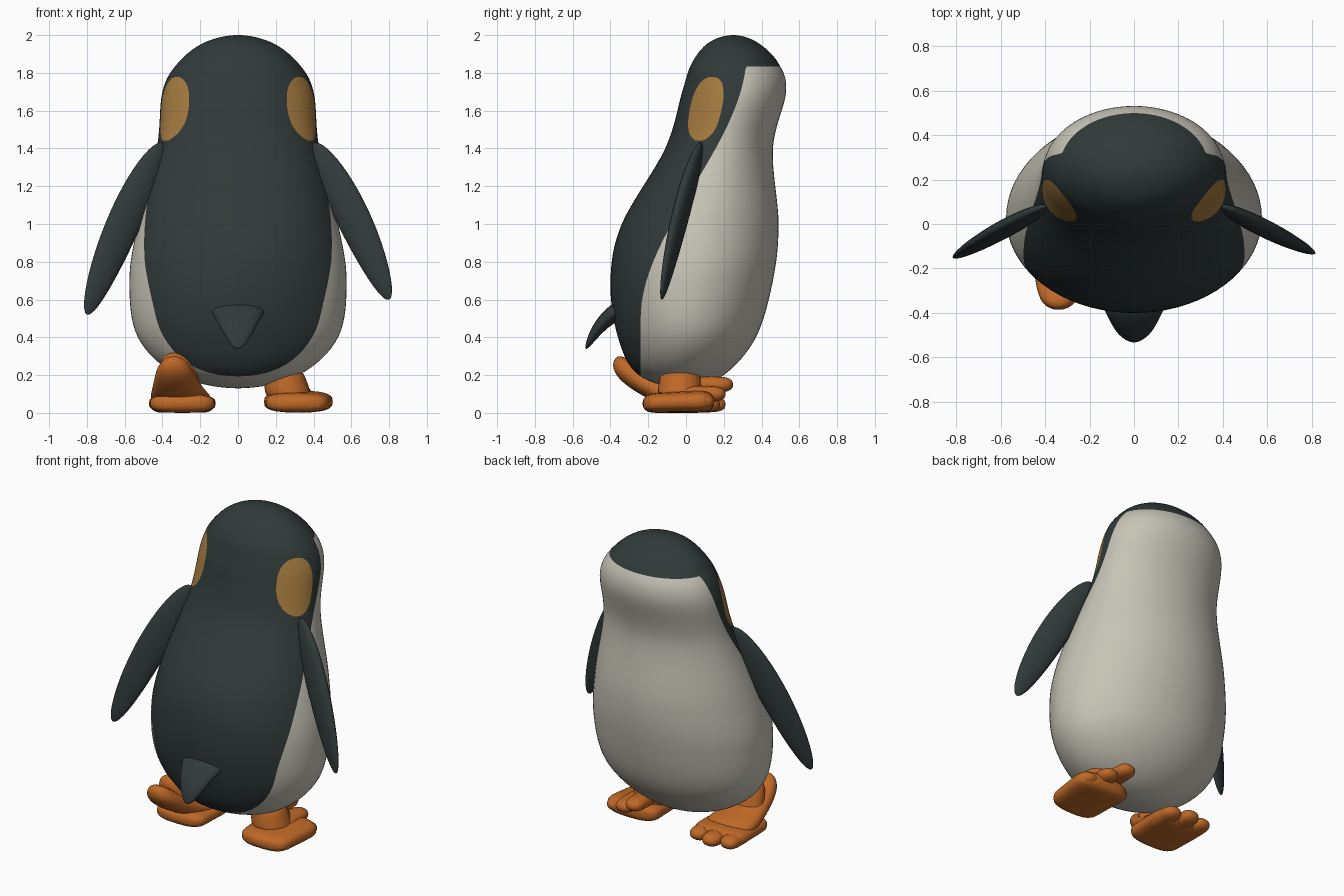
import bpy, bmesh, math
from mathutils import Vector

cube = bpy.data.objects.get("Cube")
if cube:
    bpy.data.objects.remove(cube)


def material(name, red, green, blue):
    mat = bpy.data.materials.new(name)
    mat.use_nodes = True
    colour = (red, green, blue, 1)
    mat.diffuse_color = colour
    mat.node_tree.nodes["Principled BSDF"].inputs["Base Color"].default_value = colour
    return mat


dark = material("dark slate", .03, .042, .042)
white = material("warm white", .57, .55, .47)
ochre = material("ochre", .38, .2, .05)
orange = material("orange", .52, .14, .02)

ACROSS = Vector((1, 0, 0))
FORWARD = Vector((0, 1, 0))
UP = Vector((0, 0, 1))


def loft(name, rows, u, v, materials, sides=24, power=1, paint=None):
    """Skin rows of (centre, half width along u, half depth along v)."""
    def bend(value):
        return math.copysign(abs(value) ** power, value)

    bm = bmesh.new()
    rings = []
    for centre, width, depth in rows:
        ring = []
        for k in range(sides):
            angle = math.tau * k / sides
            offset = u * width * bend(math.cos(angle)) + v * depth * bend(math.sin(angle))
            ring.append(bm.verts.new(centre + offset))
        rings.append(ring)
    for lower, upper in zip(rings, rings[1:]):
        for k in range(sides):
            bm.faces.new((lower[k - 1], lower[k], upper[k], upper[k - 1]))
    bmesh.ops.remove_doubles(bm, verts=bm.verts[:], dist=.0002)
    bmesh.ops.recalc_face_normals(bm, faces=bm.faces[:])
    if paint:
        paint(bm)
    mesh = bpy.data.meshes.new(name)
    bm.to_mesh(mesh)
    bm.free()
    for mat in materials:
        mesh.materials.append(mat)
    mesh.shade_smooth()
    bpy.context.collection.objects.link(bpy.data.objects.new(name, mesh))


def limb(name, start, bend, end, widths, depths, u, v, mat, fullness=4, power=1, steps=24):
    """Rounded, tapering limb along a curve; fullness makes its ends blunter."""
    start, bend, end = Vector(start), Vector(bend), Vector(end)
    rows = []
    for s in range(steps + 1):
        across = -math.cos(math.pi * s / steps)
        t = (across + 1) / 2
        centre = start.lerp(bend, t).lerp(bend.lerp(end, t), t)
        size = math.sqrt(max(0, 1 - abs(across) ** fullness))
        width = widths[0] + (widths[1] - widths[0]) * t
        depth = depths[0] + (depths[1] - depths[0]) * t
        rows.append((centre, width * size, depth * size))
    loft(name, rows, u.normalized(), v.normalized(), [mat], power=power)


def body_rows(shape, steps=8):
    """Smooth the outline through its (height, back, front, half width) rows."""
    def mirrored(row):
        height, back, front, width = row
        return height, front, back, -width

    points = [mirrored(shape[1]), *shape, mirrored(shape[-2])]
    rows = []
    for i in range(len(shape) - 1):
        for s in range(steps + 1):
            t = s / steps
            height, back, front, width = [
                b + t * ((c - a) + t * ((2 * a - 5 * b + 4 * c - d) + t * (3 * (b - c) + d - a))) / 2
                for a, b, c, d in zip(*points[i:i + 4])]
            if s or not i:
                centre = Vector((0, (back + front) / 2, height))
                rows.append((centre, width, (front - back) / 2))
    return rows


def cut_region(bm, field, index):
    """Cut the mesh along field = 0 and colour the positive side."""
    value = {vert: field(vert.co) for vert in bm.verts}
    fresh = []
    for edge in bm.edges[:]:
        first, second = edge.verts
        here, there = value[first], value[second]
        if (here > 0) != (there > 0):
            ratio = min(max(here / (here - there), .02), .98)
            fresh.append(bmesh.utils.edge_split(edge, first, ratio)[1])
    bmesh.ops.connect_verts(bm, verts=fresh)
    for face in bm.faces:
        if field(face.calc_center_median()) > 0:
            face.material_index = index


def belly(point):
    """Positive on the pale belly and face, below the dark cap."""
    t = min(max((point.z - .5) / 1.4, 0), 1)
    seam = t * t * (3 - 2 * t) * .56 - .24
    return max(min(point.y - seam, 1.835 - point.z), .155 - point.z)


def cheek(point):
    """Positive inside the leaning oval patch on each side of the head."""
    rise = point.z - 1.61
    run = point.y - .105 - rise / 5
    return 1 - abs(run / .085) ** 2.4 - abs(rise / .17) ** 2.4


def paint_body(bm):
    cut_region(bm, belly, 1)
    cut_region(bm, cheek, 2)


# Body and head in one skin
outline = [(.13, 0, 0, 0), (.2, -.25, .2, .32), (.4, -.36, .37, .53), (.7, -.4, .46, .575),
           (1, -.34, .49, .53), (1.4, -.11, .46, .43), (1.7, -.02, .53, .4),
           (1.85, .03, .49, .32), (1.96, .12, .38, .18), (2, .25, .25, 0)]
loft("body", body_rows(outline), ACROSS, FORWARD, [dark, white, ochre], sides=72, paint=paint_body)

# Flippers, the right one hanging a little lower
for name, side, drop in (("left_flipper", 1, 0), ("right_flipper", -1, .08)):
    limb(name, (side * .4, .08, 1.43), (side * .62, -.04, 1.05 - drop / 2),
         (side * .8, -.13 - drop / 4, .6 - drop), (.1, .085), (.045, .03),
         Vector((side * .9, -.25, .4)), Vector((side * .3, .95, -.1)), dark, fullness=2)

# Tail
limb("tail", (0, -.28, .57), (0, -.44, .53), (0, -.53, .34), (.18, .05), (.06, .02),
     ACROSS, UP - FORWARD, dark)

# Left foot: heel planted, inner toes lifted
limb("left_foot", (.31, -.23, .05), (.32, -.05, .06), (.32, .15, .06), (.16, .19), (.05, .06),
     ACROSS, UP, orange, fullness=8, power=.7)
limb("left_leg", (.24, -.03, .25), (.25, -.03, .15), (.28, -.03, .05), (.1, .13), (.1, .13),
     ACROSS, FORWARD, orange)

# Right foot: heel lifted, toes planted
limb("right_heel", (-.34, -.38, .28), (-.33, -.2, .1), (-.29, .05, .06), (.08, .18), (.06, .06),
     ACROSS, UP * 2 + FORWARD, orange, fullness=6, power=.9)
limb("right_foot", (-.295, -.23, .05), (-.295, -.05, .05), (-.295, .13, .05), (.17, .18), (.05, .05),
     ACROSS, UP, orange, fullness=8, power=.7)
limb("right_leg", (-.33, -.22, .32), (-.32, -.2, .2), (-.3, -.15, .06), (.08, .13), (.06, .08),
     ACROSS, FORWARD, orange)

# Three toes on each foot, listed as tip positions from the inside out
toes = {"left": [(.23, .25, .15), (.33, .21, .1), (.435, .15, .06)],
        "right": [(-.185, .18, .045), (-.295, .21, .045), (-.405, .18, .045)]}
for side, tips in toes.items():
    for place, tip in zip(("inner", "middle", "outer"), tips):
        tip = Vector(tip)
        limb(f"{side}_{place}_toe", tip - FORWARD * .26, tip - FORWARD * .1, tip,
             (.06, .06), (.045, .04), ACROSS, UP, orange, power=.9)
